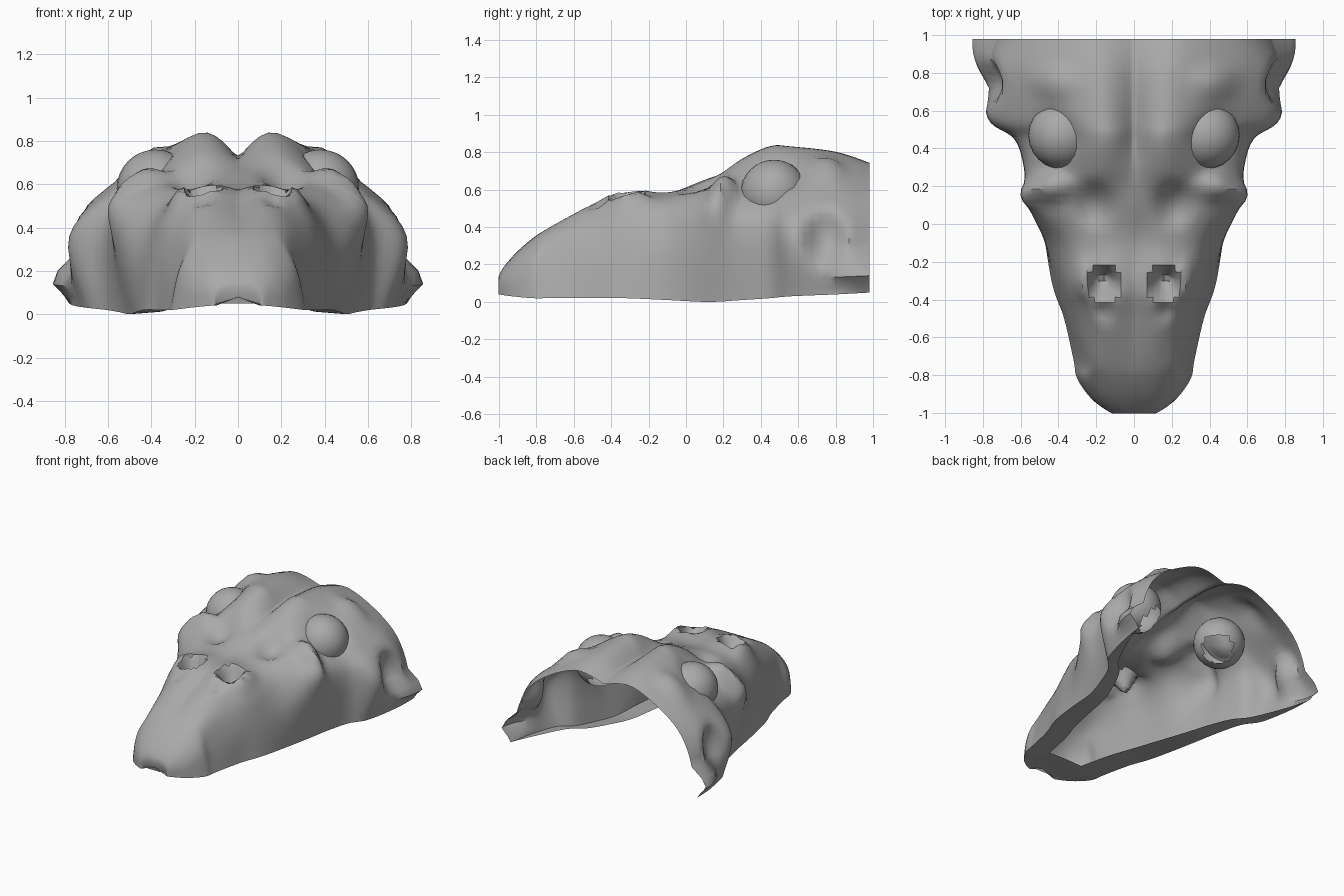
import bpy
import bmesh
from mathutils import Vector

default_cube = bpy.data.objects.get("Cube")
if default_cube:
    bpy.data.objects.remove(default_cube, do_unlink=True)

grey = bpy.data.materials.new("stone_grey")
grey.use_nodes = True
colour = (0.4, 0.4, 0.4, 1)
grey.diffuse_color = colour
grey.node_tree.nodes["Principled BSDF"].inputs["Base Color"].default_value = colour

STEPS = 6

# Half cross-sections from snout to neck:
# y, crown z, ridge x z, shoulder x z, cheek x z, jaw x z
SECTIONS = [
    (-.99, .05, .04, .05, .07, .05, .09, .045, .1, .04),
    (-1, .14, .05, .14, .1, .12, .12, .09, .12, .04),
    (-.93, .24, .1, .23, .17, .19, .21, .12, .22, .03),
    (-.82, .34, .12, .33, .21, .28, .27, .19, .3, .02),
    (-.72, .4, .12, .4, .22, .35, .28, .2, .32, .02),
    (-.5, .5, .15, .52, .27, .42, .34, .25, .37, .02),
    (-.33, .57, .16, .6, .32, .48, .39, .28, .43, .02),
    (-.1, .58, .16, .58, .35, .51, .46, .3, .47, .01),
    (.12, .66, .2, .64, .44, .57, .57, .43, .5, 0),
    (.3, .71, .19, .76, .46, .57, .58, .4, .55, .01),
    (.45, .72, .18, .83, .51, .56, .63, .38, .61, .02),
    (.56, .73, .19, .83, .54, .6, .77, .36, .7, .03),
    (.8, .73, .21, .8, .57, .61, .77, .38, .76, .04),
    (.98, .7, .24, .74, .55, .58, .7, .38, .78, .05),
]

# Sculpting strokes: centre, radii, push
STROKES = [
    ((.16, -.32, .58), (.1, .1, .2), (0, .03, -.16)),     # nostril pit
    ((.16, -.46, .52), (.06, .07, .2), (0, 0, -.03)),     # nostril notch
    ((.27, -.3, .53), (.07, .14, .15), (0, 0, .04)),      # nostril rim
    ((.21, .11, .63), (.12, .16, .2), (0, 0, -.06)),      # brow groove
    ((.44, .2, .58), (.14, .1, .2), (.02, 0, .08)),       # front brow
    ((.57, .15, .5), (.15, .09, .18), (.03, 0, .03)),     # cheek point
    ((.42, .75, .68), (.15, .12, .2), (0, 0, .05)),       # rear brow
    ((.42, .47, .62), (.12, .17, .25), (0, 0, -.08)),     # eye socket
    ((.77, .74, .34), (.2, .14, .18), (-.1, 0, 0)),       # ear hollow
    ((.78, .98, .16), (.2, .3, .1), (.1, 0, 0)),          # jaw corner
]


def spline(points):
    """Smooth curve through a list of vectors."""
    curve = []
    last = len(points) - 1
    for i in range(last):
        a, b, c, d = (points[min(max(k, 0), last)] for k in range(i - 1, i + 3))
        for s in range(STEPS):
            t = s / STEPS
            curve.append(b + ((c - a) * t + (2*a - 5*b + 4*c - d) * t**2
                              + (3*b - a - 3*c + d) * t**3) / 2)
    return curve + [points[last]]


def profile(section):
    """Points of one half cross-section."""
    y, crown, *pairs = section
    return [Vector((0, y, crown))] + [
        Vector((x, y, z)) for x, z in zip(pairs[::2], pairs[1::2])]


def sculpt(point):
    moved = point.copy()
    for centre, radii, push in STROKES:
        distance = sum(((p - c) / r) ** 2 for p, c, r in zip(point, centre, radii))
        if distance < 1:
            moved += Vector(push) * (1 - distance) ** 1.5
    return moved


def add_object(name, bm):
    bmesh.ops.recalc_face_normals(bm, faces=bm.faces)
    mesh = bpy.data.meshes.new(name)
    bm.to_mesh(mesh)
    bm.free()
    mesh.materials.append(grey)
    obj = bpy.data.objects.new(name, mesh)
    bpy.context.collection.objects.link(obj)
    bpy.ops.object.select_all(action="DESELECT")
    obj.select_set(True)
    bpy.context.view_layer.objects.active = obj
    bpy.ops.object.shade_smooth_by_angle(angle=0.7)
    return obj


# Head shell, open underneath and at the neck
columns = [spline(list(c)) for c in zip(*map(profile, SECTIONS))]
bm = bmesh.new()
grid = []
for ring in zip(*columns):
    skin = [sculpt(p) for p in spline(list(ring))]
    for p in skin:
        p.x = max(p.x, 0)
        p.z = max(p.z, 0)
    skin[0].x = 0
    # Flat lip under the jaw, closed below the snout tip
    jaw = skin[-1]
    inner = 0 if jaw.y < -.76 else min(.45 + .32 * (jaw.y + .76), 1)
    skin.append(Vector((jaw.x * inner, jaw.y, jaw.z + .04 * (1 - inner))))
    grid.append([bm.verts.new(p) for p in skin])
for near, far in zip(grid, grid[1:]):
    for i in range(len(near) - 1):
        bm.faces.new((near[i], near[i + 1], far[i + 1], far[i]))
bmesh.ops.remove_doubles(bm, verts=bm.verts, dist=.0005)
head = add_object("head_shell", bm)
mirror = head.modifiers.new("Mirror", "MIRROR")
mirror.use_clip = True

# Eyeballs, open on the hidden inner side
for side, name in ((1, "left_eye"), (-1, "right_eye")):
    bm = bmesh.new()
    bmesh.ops.create_uvsphere(bm, u_segments=24, v_segments=16, radius=.18)
    inward = Vector((-.5 * side, .5, -.7))
    hidden = [f for f in bm.faces if f.normal.dot(inward) > .8]
    bmesh.ops.delete(bm, geom=hidden, context="FACES")
    bmesh.ops.translate(bm, verts=bm.verts, vec=(.38 * side, .47, .58))
    add_object(name, bm)
